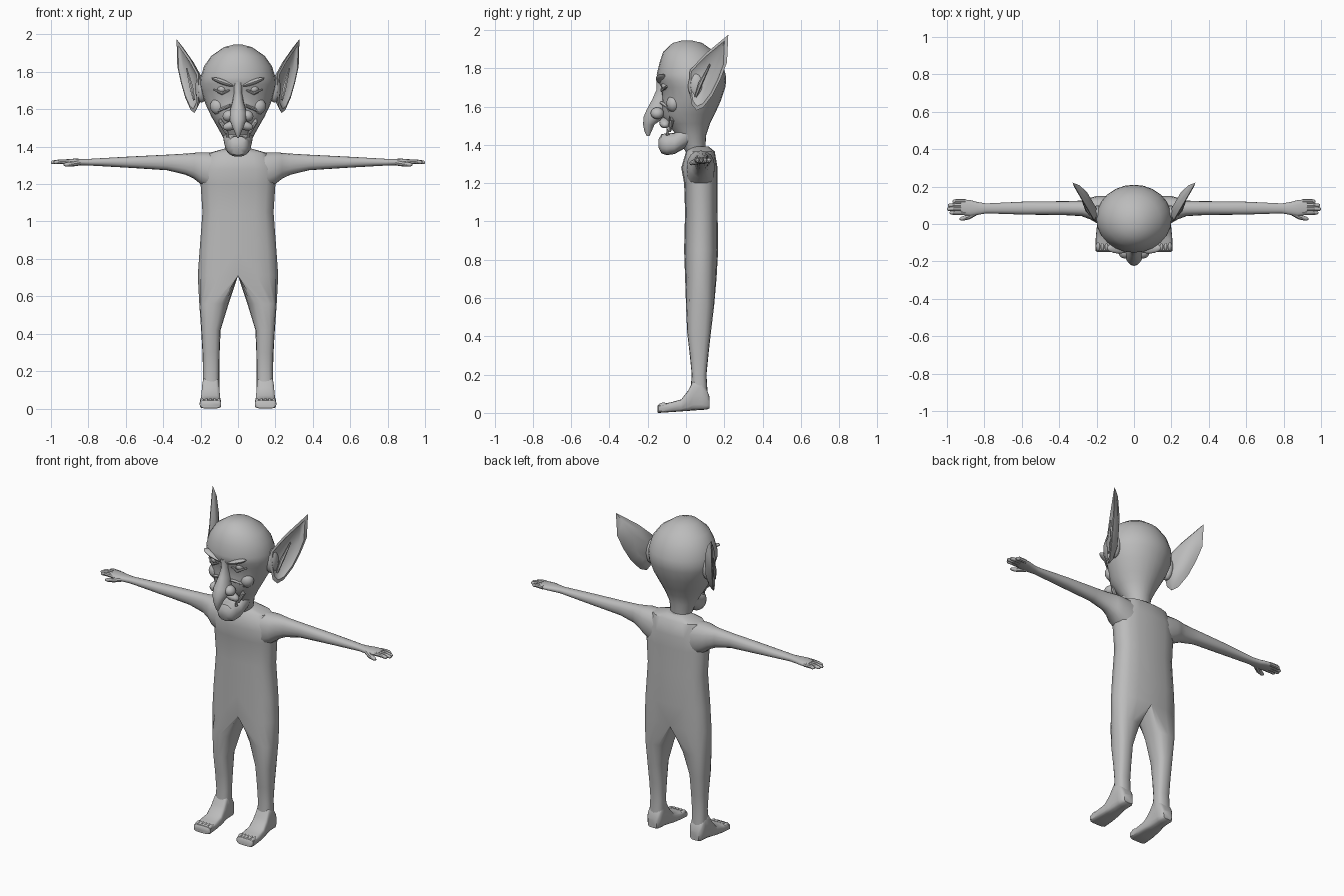
import bpy, bmesh, math
from mathutils import Vector, Matrix

if "Cube" in bpy.data.objects:
    bpy.data.objects.remove(bpy.data.objects["Cube"])

GREY = (0.5, 0.5, 0.5, 1)
skin = bpy.data.materials.new("plain grey")
skin.use_nodes = True
skin.diffuse_color = GREY
skin.node_tree.nodes["Principled BSDF"].inputs["Base Color"].default_value = GREY
parts = []


def finish(name, bm, mirror=False):
    """Optionally mirror across x = 0, weld, and turn the mesh into an object."""
    if mirror:
        walls = [f for f in bm.faces if all(abs(v.co.x) < 1e-4 for v in f.verts)]
        bmesh.ops.delete(bm, geom=walls, context="FACES")
        copy = bmesh.ops.duplicate(bm, geom=bm.verts[:] + bm.edges[:] + bm.faces[:])
        for item in copy["geom"]:
            if isinstance(item, bmesh.types.BMVert):
                item.co.x = -item.co.x
        bmesh.ops.remove_doubles(bm, verts=bm.verts[:], dist=1e-4)
    bmesh.ops.recalc_face_normals(bm, faces=bm.faces[:])
    mesh = bpy.data.meshes.new(name)
    bm.to_mesh(mesh)
    bm.free()
    mesh.materials.append(skin)
    obj = bpy.data.objects.new(name, mesh)
    bpy.context.collection.objects.link(obj)
    parts.append(obj)


def bridge(bm, rings):
    """Skin a list of equal point rings and cap both ends."""
    loops = [[bm.verts.new(p) for p in ring] for ring in rings]
    count = len(loops[0])
    for low, high in zip(loops, loops[1:]):
        for i in range(count):
            j = (i + 1) % count
            bm.faces.new((low[i], low[j], high[j], high[i]))
    bm.faces.new(loops[0][::-1])
    bm.faces.new(loops[-1])


def loft(name, axis, rows, power=2, sides=16, mirror=False, half=False):
    """Rows are (station, u min, u max, v min, v max) of rounded sections."""
    rings = []
    for t, u0, u1, v0, v1 in rows:
        uc = 0 if half and u0 == 0 else (u0 + u1) / 2
        vc = (v0 + v1) / 2
        ring = []
        for i in range(sides):
            a = math.tau * i / sides
            c, s = (math.copysign(abs(f) ** (2 / power), f) for f in (math.cos(a), math.sin(a)))
            u = uc + c * (u1 - uc if c > 0 else uc - u0)
            v = vc + s * (v1 - vc)
            ring.append({"x": (t, u, v), "y": (u, t, v), "z": (u, v, t)}[axis])
        rings.append(ring)
    bm = bmesh.new()
    bridge(bm, rings)
    finish(name, bm, mirror)


def symmetric(rows):
    return [(t, -w, w, v0, v1) for t, w, v0, v1 in rows]


def tubes(name, paths, sides=8):
    """Tapered mirrored tubes; each path is a list of (x, y, z, radius)."""
    bm = bmesh.new()
    for path in paths:
        pts = [Vector(p[:3]) for p in path]
        rings = []
        for i, p in enumerate(pts):
            along = pts[min(i + 1, len(pts) - 1)] - pts[max(i - 1, 0)]
            turn = along.to_track_quat("Z", "Y")
            rings.append([p + turn @ Vector((math.cos(a), math.sin(a), 0)) * path[i][3]
                          for a in (math.tau * k / sides for k in range(sides))])
        bridge(bm, rings)
    finish(name, bm, True)


def blobs(name, items):
    """Mirrored ellipsoids given as (centre, radii, tilt about y)."""
    bm = bmesh.new()
    for centre, radii, tilt in items:
        place = (Matrix.Translation(centre) @ Matrix.Rotation(tilt, 4, "Y")
                 @ Matrix.Diagonal((*radii, 1)))
        bmesh.ops.create_uvsphere(bm, u_segments=14, v_segments=8, radius=1, matrix=place)
    finish(name, bm, True)


# Torso and legs: one half that opens into a leg below the crotch
loft("body", "z", [
    (1.39, 0, .07, .03, .12), (1.365, 0, .16, .0, .15), (1.28, 0, .2, -.025, .165),
    (1.2, 0, .2, -.01, .165), (1.05, 0, .19, -.005, .165), (.85, 0, .205, -.01, .168),
    (.71, 0, .215, -.005, .16), (.56, .05, .207, .0, .147), (.42, .093, .197, .006, .13),
    (.3, .098, .19, .02, .117), (.2, .1, .187, .03, .107), (.07, .1, .19, .02, .115),
], power=2.6, mirror=True, half=True)

# Feet with a flat sole
loft("feet", "y", [
    (-.15, .1, .197, .002, .035), (-.143, .09, .205, 0, .044), (-.08, .09, .205, .004, .055),
    (-.025, .093, .2, .008, .07), (.01, .097, .196, .01, .115), (.04, .1, .192, .013, .17),
    (.08, .1, .19, .015, .17), (.11, .103, .188, .018, .12), (.124, .115, .175, .025, .08),
], power=4, mirror=True)
blobs("toes", [((.103 + .022 * i, -.118, .034), (.012, .028, .02), 0) for i in range(5)])

# Arms running into flat palms
loft("arms", "x", [
    (.12, .0, .15, 1.15, 1.37), (.2, .005, .15, 1.2, 1.37), (.235, .025, .14, 1.228, 1.367),
    (.28, .042, .125, 1.25, 1.363), (.38, .048, .122, 1.274, 1.357),
    (.58, .05, .12, 1.287, 1.347), (.79, .057, .11, 1.299, 1.335),
    (.84, .048, .118, 1.3, 1.335), (.875, .042, .128, 1.302, 1.336),
    (.925, .05, .132, 1.307, 1.332),
], power=2.3, mirror=True)

# Fingers and thumb
fingers = [[(.9, y, 1.319, .012), (.95, y, 1.32, .012), (tip - .008, y, 1.316, .01), (tip, y, 1.315, .005)]
           for y, tip in zip((.06, .08, .1, .121), (.985, 1, .995, .97))]
thumb = [(.85, .06, 1.315, .016), (.885, .038, 1.308, .014), (.92, .028, 1.304, .011), (.932, .026, 1.303, .005)]
tubes("fingers_and_thumbs", fingers + [thumb])

# Skull tapering into the neck
loft("head", "z", symmetric([
    (1.945, .025, -.02, .03), (1.932, .075, -.07, .085), (1.885, .143, -.12, .15),
    (1.83, .182, -.138, .187), (1.77, .2, -.153, .207), (1.735, .203, -.15, .21),
    (1.7, .198, -.13, .205), (1.63, .175, -.125, .182), (1.56, .142, -.13, .15),
    (1.51, .113, -.095, .125), (1.45, .08, -.05, .105), (1.36, .058, .0, .1),
]), sides=24)

# Jutting jaw below the open mouth
loft("jaw", "y", symmetric([
    (-.143, .03, 1.385, 1.43), (-.128, .052, 1.355, 1.456), (-.1, .062, 1.346, 1.46),
    (-.06, .07, 1.352, 1.462), (.0, .08, 1.385, 1.52), (.06, .06, 1.415, 1.54),
]), power=2.4)

# Long drooping nose
loft("nose", "z", symmetric([
    (1.745, .03, -.155, -.08), (1.69, .022, -.153, -.08), (1.64, .03, -.175, -.08),
    (1.58, .048, -.207, -.09), (1.545, .046, -.222, -.11), (1.505, .03, -.224, -.165),
    (1.47, .015, -.217, -.18), (1.447, .005, -.205, -.19),
]))
blobs("nostrils", [((.05, -.15, 1.565), (.034, .035, .03), .5)])

# Eyes, lids and scowling brows
blobs("eyes", [((.085, -.1, 1.708), (.026, .028, .024), 0)])
tubes("eyelids", [[(.045, -.125, 1.703, .005), (.085, -.127, 1.684, .008), (.13, -.1, 1.705, .005)]])
blobs("brows", [((.08, -.128, 1.745), (.068, .03, .014), -.35)])

# Cheeks, smile folds and teeth
blobs("cheeks", [((.105, -.065, 1.615), (.045, .038, .045), .4)])
tubes("smile_folds", [[(.04, -.13, 1.62, .008), (.1, -.088, 1.595, .013), (.09, -.075, 1.53, .014),
                       (.06, -.085, 1.47, .008)]])
blobs("upper_lip", [((.03, -.11, 1.515), (.055, .03, .025), .3)])
tubes("teeth", [[(.055, -.095, 1.45, .009), (.056, -.1, 1.492, .002)]])

# Pointed ears: back, rim, and hollow front lofted from one outline
outline = [(.221, 1.975), (.214, 1.83), (.18, 1.74), (.14, 1.66), (.09, 1.595), (.055, 1.58),
           (.03, 1.61), (.015, 1.7), (.02, 1.79), (.1, 1.875)]
rings = []
for size, push in ((.45, -.042), (.8, -.025), (1, 0), (.86, .004), (.7, -.012), (.3, -.025)):
    ring = []
    for y, z in outline:
        y, z = .09 + (y - .09) * size, 1.74 + (z - 1.74) * size
        ring.append((.212 + .58 * (y - .02) + .86 * push, y - .5 * push, z))
    rings.append(ring)
ears = bmesh.new()
bridge(ears, rings)
finish("ears", ears, True)
blobs("ear_roots", [((.195, .055, 1.71), (.035, .045, .075), 0)])
tubes("ear_folds", [[(.235, .05, 1.65, .006), (.25, .075, 1.72, .011), (.275, .125, 1.82, .004)]], sides=6)

# Smooth shading that keeps the creases
bpy.ops.object.select_all(action="DESELECT")
for obj in parts:
    obj.select_set(True)
bpy.context.view_layer.objects.active = parts[0]
bpy.ops.object.shade_smooth_by_angle(angle=math.radians(42))
